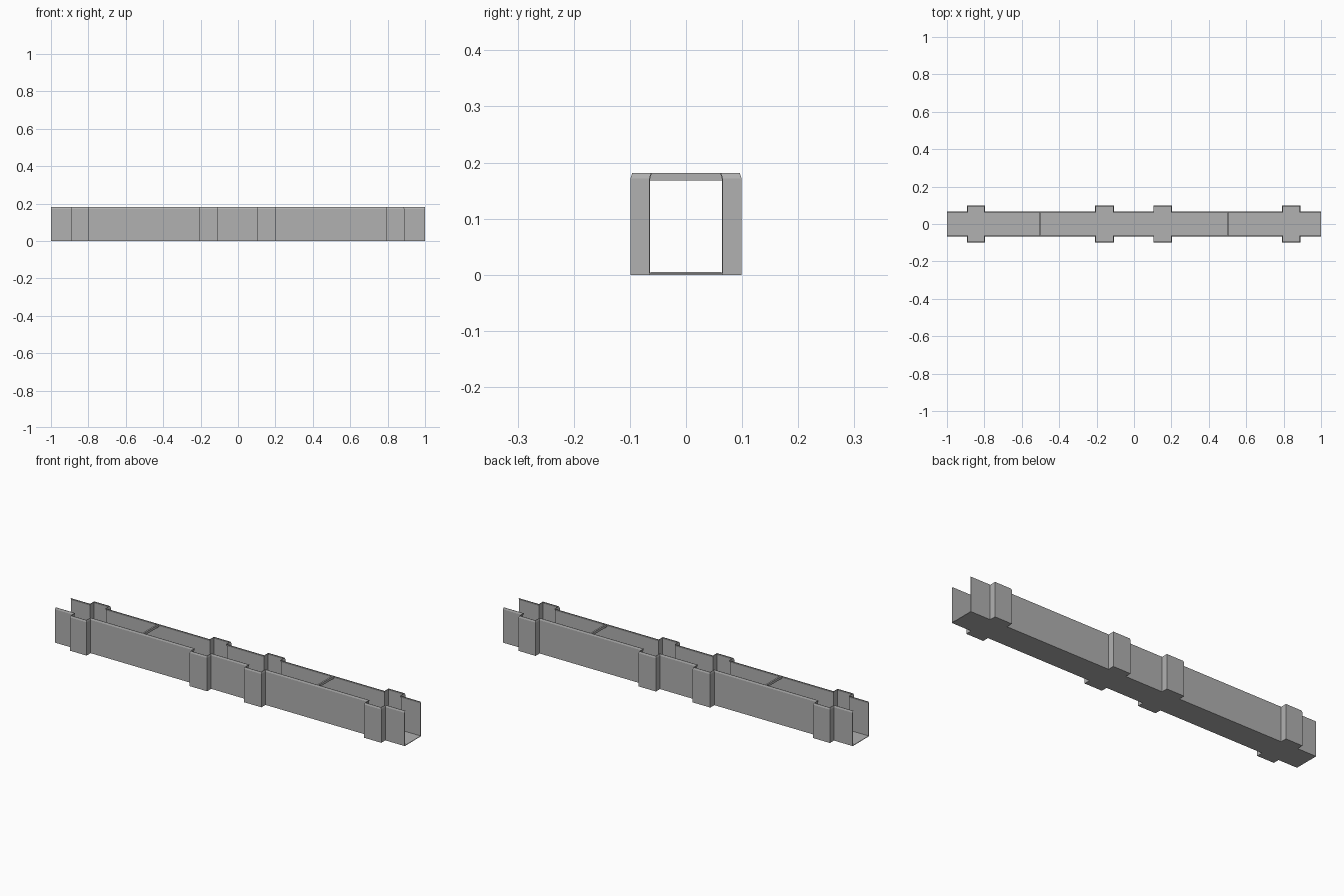
import bpy, bmesh
from mathutils import Vector

if "Cube" in bpy.data.objects:
    bpy.data.objects.remove(bpy.data.objects["Cube"])

W, P, H = 0.066, 0.099, 0.181          # channel half width, pocket half width, height
POCKETS = [(-0.893, -0.797), (-0.208, -0.107), (0.103, 0.203), (0.791, 0.889)]

# Dark grey finish
grey = bpy.data.materials.new("dark_grey")
grey.diffuse_color = (0.44, 0.44, 0.44, 1)
grey.use_nodes = True
grey.node_tree.nodes["Principled BSDF"].inputs["Base Color"].default_value = grey.diffuse_color


def finish(bm, name):
    bmesh.ops.recalc_face_normals(bm, faces=bm.faces)
    me = bpy.data.meshes.new(name)
    bm.to_mesh(me)
    bm.free()
    me.materials.append(grey)
    ob = bpy.data.objects.new(name, me)
    bpy.context.collection.objects.link(ob)
    return ob


# Stepped plan line of one wall
path = [Vector((-1, W))]
for a, b in POCKETS:
    path += [Vector((a, W)), Vector((a, P)), Vector((b, P)), Vector((b, W))]
path.append(Vector((1, W)))


def inward(i):
    """Mitred inward direction at a path point (all corners are square)."""
    ds = []
    if i > 0:
        ds.append((path[i] - path[i - 1]).normalized())
    if i < len(path) - 1:
        ds.append((path[i + 1] - path[i]).normalized())
    return sum((Vector((d.y, -d.x)) for d in ds), Vector((0, 0)))


# Wall: thin section with inward lip swept along the stepped line
section = [(0, 0), (0, 0.172), (0.003, H), (0.005, H), (0.002, 0.171), (0.002, 0)]


def wall(name, side):
    bm = bmesh.new()
    rings = []
    for i, p in enumerate(path):
        # the straight end points have one neighbour, so inward() is a unit normal;
        # inner corner points sum two perpendicular normals for a square mitre
        n = inward(i)
        rings.append([bm.verts.new((p.x + n.x * d, side * (p.y + n.y * d), z))
                      for d, z in section])
    k = len(section)
    for r, s in zip(rings, rings[1:]):
        for j in range(k):
            bm.faces.new((r[j], s[j], s[(j + 1) % k], r[(j + 1) % k]))
    bm.faces.new(rings[0])
    bm.faces.new(rings[-1])
    finish(bm, name)


wall("back_wall", 1)
wall("front_wall", -1)

# Floor: rectangular strips following the same stepped plan
bm = bmesh.new()
T = 0.003
cols = []
for p in path:
    cols.append([bm.verts.new((p.x, y, z))
                 for y, z in ((-p.y, 0), (p.y, 0), (p.y, T), (-p.y, T))])
for i in range(0, len(cols) - 1, 2):      # channel and pocket strips
    r, s = cols[i], cols[i + 1]
    for j in range(4):
        bm.faces.new((r[j], s[j], s[(j + 1) % 4], r[(j + 1) % 4]))
    bm.faces.new(r)
    bm.faces.new(s)
finish(bm, "floor")


# Cross bars joining the lips, and thin ribs on the floor, at mid-module
def bar(name, x, z0, z1, y0, y1, w):
    bm = bmesh.new()
    corners = ((-1, -1), (1, -1), (1, 1), (-1, 1))
    lo = [bm.verts.new((x + a * w, b * y0, z0)) for a, b in corners]
    hi = [bm.verts.new((x + a * w, b * y1, z1)) for a, b in corners]
    bm.faces.new(lo)
    bm.faces.new(hi)
    for j in range(4):
        bm.faces.new((lo[j], lo[(j + 1) % 4], hi[(j + 1) % 4], hi[j]))
    finish(bm, name)


for label, x in (("left", -0.5), ("right", 0.5)):
    bar(label + "_cross_bar", x, 0.168, H, 0.065, 0.063, 0.004)
    bar(label + "_floor_rib", x, 0.001, 0.005, 0.065, 0.063, 0.004)
